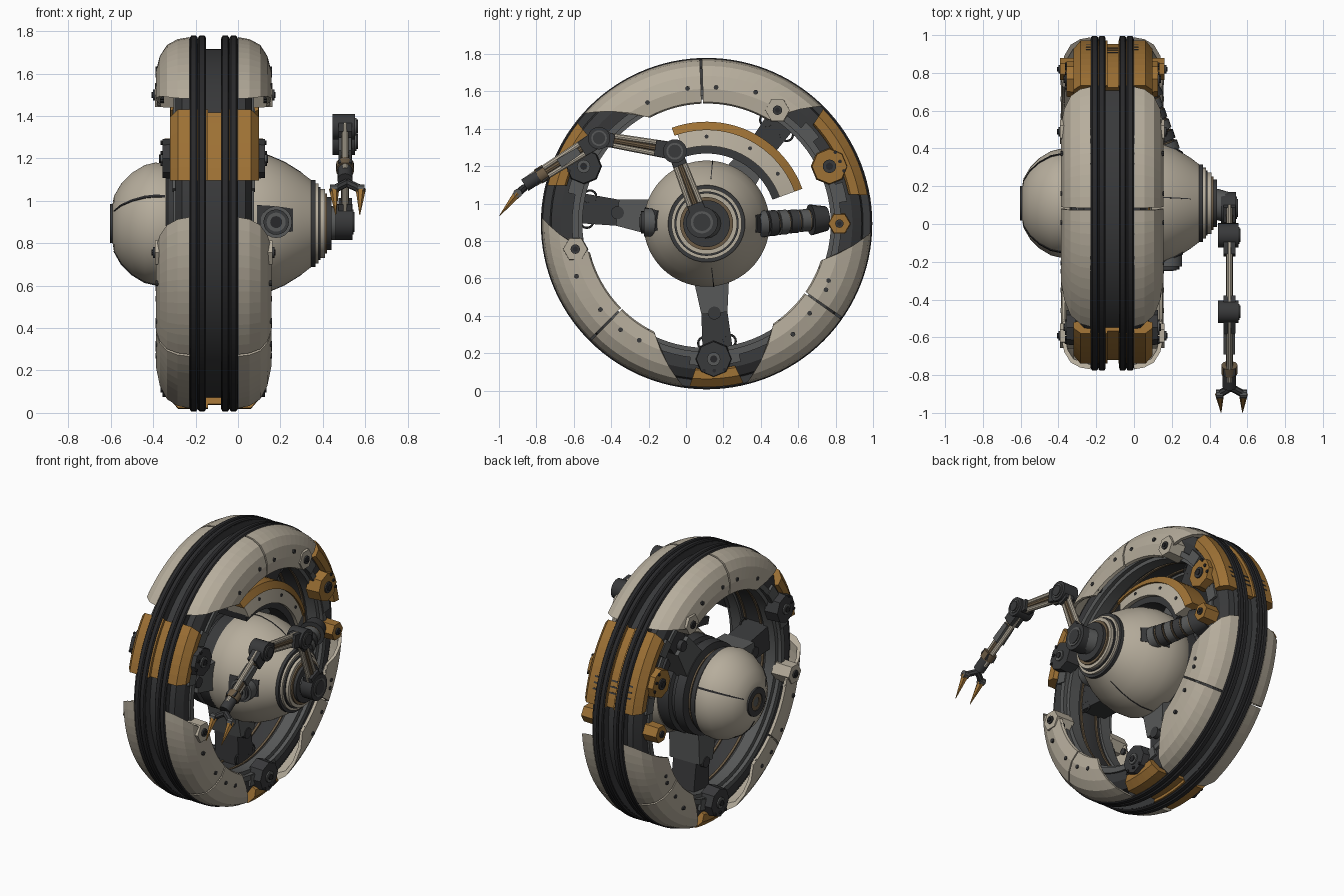
import bpy, bmesh, math
from mathutils import Vector

cube = bpy.data.objects.get("Cube")
if cube:
    bpy.data.objects.remove(cube)

XC, YC, ZC = -0.115, 0.11, 0.893   # wheel centre, axis along x
ARM = 0.505                        # x of the arm
smooth = []


def material(name, rgb):
    m = bpy.data.materials.new(name)
    m.use_nodes = True
    m.diffuse_color = (*rgb, 1)
    bsdf = m.node_tree.nodes["Principled BSDF"]
    bsdf.inputs["Base Color"].default_value = (*rgb, 1)
    bsdf.inputs["Roughness"].default_value = 0.7
    return m


cream = material("cream paint", (0.47, 0.42, 0.335))
orange = material("ochre paint", (0.34, 0.165, 0.035))
dark = material("dark metal", (0.04, 0.041, 0.043))
grey = material("grey metal", (0.095, 0.098, 0.098))
rubber = material("black rubber", (0.022, 0.022, 0.024))
brown = material("brown metal", (0.15, 0.105, 0.06))


def finish(name, bm, mat, soft=True):
    bmesh.ops.remove_doubles(bm, verts=bm.verts, dist=1e-5)
    bmesh.ops.recalc_face_normals(bm, faces=bm.faces)
    me = bpy.data.meshes.new(name)
    bm.to_mesh(me)
    bm.free()
    me.materials.append(mat)
    ob = bpy.data.objects.new(name, me)
    bpy.context.collection.objects.link(ob)
    if soft:
        smooth.append(ob)
    return ob


def polar(x, r, deg):
    a = math.radians(deg)
    return Vector((x, YC + r * math.cos(a), ZC + r * math.sin(a)))


def sweep(name, prof, mat, a0=0, a1=360, skew=(0, 0), step=4, soft=True):
    """Revolve a closed (x, r) profile about the axle; skew slants the ends."""
    bm = bmesh.new()
    full = a1 - a0 >= 360
    n = max(2, round((a1 - a0) / step))
    rmax = max(r for _, r in prof)
    rings = []
    for i in range(n if full else n + 1):
        ring = []
        for x, r in prof:
            d = (rmax - r) / 0.24
            s, e = a0 + skew[0] * d, a1 - skew[1] * d
            ring.append(bm.verts.new(polar(x, r, s + (e - s) * i / n)))
        rings.append(ring)
    k = len(prof)
    for i in range(n):
        p, q = rings[i], rings[(i + 1) % len(rings)]
        for j in range(k):
            bm.faces.new((p[j], p[(j + 1) % k], q[(j + 1) % k], q[j]))
    if not full:
        bm.faces.new(rings[0])
        bm.faces.new(rings[-1])
    return finish(name, bm, mat, soft)


def band(name, x0, x1, r0, r1, mat, **kw):
    return sweep(name, [(x0, r0), (x0, r1), (x1, r1), (x1, r0)], mat, **kw)


def rod(name, p, q, r1, mat, r2=None, n=16):
    p, q = Vector(p), Vector(q)
    bm = bmesh.new()
    bmesh.ops.create_cone(bm, cap_ends=True, segments=n, radius1=r1,
                          radius2=r1 if r2 is None else r2, depth=(q - p).length)
    ob = finish(name, bm, mat)
    ob.location = (p + q) / 2
    ob.rotation_euler = (q - p).to_track_quat('Z', 'X').to_euler()
    return ob


def beam(name, p, q, h1, h2, wide, mat):
    """Tapered plate from p to q, wide along x."""
    p, q = Vector(p), Vector(q)
    side = (q - p).cross(Vector((1, 0, 0))).normalized()
    bm = bmesh.new()
    vs = [[bm.verts.new(c + side * s * h + Vector((t * wide, 0, 0)))
           for s, t in ((-1, -1), (1, -1), (1, 1), (-1, 1))] for c, h in ((p, h1), (q, h2))]
    for j in range(4):
        bm.faces.new((vs[0][j], vs[0][(j + 1) % 4], vs[1][(j + 1) % 4], vs[1][j]))
    bm.faces.new(vs[0])
    bm.faces.new(vs[1])
    return finish(name, bm, mat)


# Wheel frame, tyre treads and inner rings
half = [(0.13, 0.68), (0.175, 0.7), (0.18, 0.78), (0.15, 0.83), (0.05, 0.85), (0.04, 0.825)]
sweep("wheel_frame", [(XC + h, r) for h, r in half + [(-h, r) for h, r in reversed(half)]], dark)
for s in (-1, 1):
    for h in (0.055, 0.094):
        c = XC + s * h
        sweep("tread_ridge", [(c - 0.018, 0.83), (c - 0.018, 0.878), (c - 0.012, 0.886),
                              (c + 0.012, 0.886), (c + 0.018, 0.878), (c + 0.018, 0.83)], rubber, step=3)
    band("tread_base", XC + s * 0.035, XC + s * 0.114, 0.82, 0.872, dark, step=3)
    band("inner_ring", XC + s * 0.085, XC + s * 0.16, 0.664, 0.7, grey)
    band("inner_line", XC + s * 0.05, XC + s * 0.065, 0.672, 0.7, brown)
    band("rim_ring", XC + s * 0.165, XC + s * 0.19, 0.685, 0.72, grey)

# Shell armour: three pairs per side, separated by a narrow seam
shell = [(0.114, 0.88), (0.17, 0.87), (0.22, 0.843), (0.254, 0.79), (0.272, 0.72), (0.266, 0.65),
         (0.25, 0.642), (0.25, 0.72), (0.235, 0.78), (0.205, 0.825), (0.114, 0.855)]
for a0, seam, a1, k0, k1 in ((45.5, 92, 138, 14, 20), (178, 225, 262, 16, 18), (284, 325, 357, 20, 15)):
    for s in (-1, 1):
        prof = [(XC + s * h, r) for h, r in shell]
        sweep("shell_panel", prof, cream, a0, seam - 0.4, (k0, 0), soft=False)
        sweep("shell_panel", prof, cream, seam + 0.4, a1, (0, k1), soft=False)
        # rivets beside the seams and at the ends
        for a, r in ((seam - 6, 0.73), (seam + 6, 0.73), (a0 + 24, 0.75), (a1 - 22, 0.72)):
            rod("rivet", polar(XC + s * 0.25, r, a), polar(XC + s * 0.275, r, a), 0.013, dark, n=8)
        for a in (a0 + k0 + 3, a1 - k1 - 3):
            rod("shell_clip", polar(XC + s * 0.235, 0.665, a), polar(XC + s * 0.262, 0.665, a), 0.02, dark, n=8)

# Ochre clamps over the rim between the shells
clamp = [(0.185, 0.775), (0.208, 0.785), (0.21, 0.83), (0.172, 0.874), (0.03, 0.874), (0.03, 0.856)]
clamp = clamp + [(-h, r) for h, r in reversed(clamp)]
for a0, a1 in ((10, 44.5), (142, 166.5), (264, 283)):
    sweep("rim_clamp", [(XC + 0.004 + h, r) for h, r in clamp], orange, a0, a1, (4, 4), soft=False)
    for s in (-1, 1):
        for e in (a0 - 1, a1 - 7):
            band("frame_block", XC + s * 0.13, XC + s * 0.195, 0.69, 0.76, grey, a0=e, a1=e + 8)
for a in (16, 18.5, 21):
    for s in (-1, 1):
        band("clamp_slot", XC + s * 0.114, XC + s * 0.14, 0.86, 0.8755, dark, a0=a, a1=a + 0.7)
    band("clamp_slot", XC - 0.03, XC + 0.03, 0.85, 0.858, dark, a0=a, a1=a + 0.7)


# Side brackets with bolts
def bracket(a, size, mat, s, r=0.725):
    big = size > 0.08
    top = XC + s * (0.242 if big else 0.277)
    rod("bracket", polar(XC + s * 0.15, r, a), polar(top, r, a), size, mat, size * 0.93, 8 if big else 6)
    rod("bracket_hub", polar(top, r, a), polar(top + s * 0.009, r, a), size * 0.36, grey if mat == dark else dark)
    rod("bracket_bolt", polar(top, r, a), polar(top + s * 0.015, r, a), size * 0.2, rubber, n=8)
    if big:
        for da in (-4, 0, 4):
            rod("bracket_pin", polar(top, r + 0.062, a + da), polar(top + s * 0.008, r + 0.062, a + da),
                0.01, rubber, n=8)


for s in (-1, 1):
    bracket(25, 0.1, orange, s)
    bracket(155, 0.098, dark, s)
    bracket(273, 0.1, dark, s)
    bracket(0, 0.062, orange, s, 0.71)
    bracket(58, 0.07, cream, s, 0.715)
    bracket(191, 0.07, cream, s, 0.715)

# Central body, lathed about the axle
sweep("hub_body", [(-0.08, 0), (-0.08, 0.31), (-0.02, 0.335), (0.07, 0.337), (0.15, 0.32),
                   (0.22, 0.29), (0.3, 0.24), (0.355, 0.198), (0.355, 0)], cream)
sweep("hub_core", [(-0.36, 0), (-0.36, 0.25), (-0.33, 0.272), (-0.3, 0.272), (-0.29, 0.25),
                   (-0.27, 0.25), (-0.26, 0.295), (-0.2, 0.3), (-0.19, 0.28), (-0.17, 0.28),
                   (-0.16, 0.305), (-0.07, 0.305), (-0.07, 0)], dark)
band("core_stripe", -0.285, -0.275, 0.2, 0.256, brown)
sweep("hub_dome", [(-0.34, 0), (-0.34, 0.283), (-0.39, 0.288), (-0.44, 0.276), (-0.5, 0.24),
                   (-0.55, 0.19), (-0.585, 0.13), (-0.592, 0.09), (-0.592, 0)], cream)
band("dome_cap", -0.603, -0.55, 0.055, 0.092, dark)
band("dome_cap_ring", -0.597, -0.55, 0.03, 0.06, brown)
band("dome_cap_centre", -0.594, -0.55, 0, 0.032, grey)
for a in (25, 152, 270):
    sweep("dome_slit", [(-0.345, 0.25), (-0.345, 0.287), (-0.39, 0.292), (-0.442, 0.28), (-0.503, 0.243),
                        (-0.553, 0.193), (-0.588, 0.13), (-0.55, 0.13)], rubber, a, a + 2.5)
for a in (84, 276):
    sweep("body_seam", [(-0.02, 0.3), (-0.02, 0.338), (0.07, 0.34), (0.15, 0.323), (0.22, 0.293),
                        (0.3, 0.243), (0.3, 0.22)], dark, a, a + 1)

# Nose rings leading to the shoulder
for x0, x1, r, m in ((0.345, 0.366, 0.206, dark), (0.36, 0.38, 0.188, cream), (0.375, 0.39, 0.172, dark),
                     (0.385, 0.41, 0.163, cream), (0.405, 0.42, 0.142, brown), (0.415, 0.44, 0.125, dark)):
    band("nose_ring", x0, x1, 0, r, m)

# Socket panels with front lens and rear ribbed duct
for a0, a1 in ((165, 188), (-10, 10)):
    sweep("socket_panel", [(0.09, 0.25), (0.09, 0.34), (0.15, 0.325), (0.22, 0.295), (0.26, 0.271),
                           (0.26, 0.2)], dark, a0, a1)
EX, EZ = 0.18, 0.9
for r, y, m in ((0.075, -0.225, grey), (0.06, -0.24, dark), (0.045, -0.245, grey), (0.028, -0.249, rubber)):
    rod("lens_ring", (EX, -0.1, EZ), (EX, y, EZ), r, m, n=20)
a, b = Vector((0.19, 0.33, 0.885)), Vector((0.05, 0.75, 0.92))
rod("duct_core", a, b, 0.052, dark)
for k in range(5):
    t = 0.12 + k * 0.135
    rod("duct_rib", a.lerp(b, t), a.lerp(b, t + 0.105), 0.072 - 0.003 * k, dark if k % 2 else grey)
    rod("duct_seal", a.lerp(b, t + 0.105), a.lerp(b, t + 0.12), 0.06, brown)
rod("duct_end", a.lerp(b, 0.8), b, 0.083, dark, 0.066)

# Three spokes joining body and wheel
for a in (173, 275, 54):
    inner, mid, outer = (polar(XC - 0.03, r, a) for r in (0.22, 0.48, 0.7))
    beam("spoke_root", inner, mid, 0.105, 0.07, 0.11, grey)
    beam("spoke_tip", mid, outer, 0.07, 0.082, 0.085, dark)
    rod("spoke_pin", mid - Vector((0.115, 0, 0)), mid + Vector((0.115, 0, 0)), 0.035, dark)
    for da in (-6, 6):
        bpy.ops.mesh.primitive_torus_add(location=polar(XC + 0.05, 0.64, a + da), rotation=(0, math.pi / 2, 0),
                                         major_radius=0.034, minor_radius=0.006,
                                         major_segments=16, minor_segments=6)
        loop = bpy.context.object
        loop.name = "spoke_hose"
        loop.data.materials.append(dark)
        smooth.append(loop)

# Layered fender above the body
band("fender_lining", -0.16, 0.07, 0.375, 0.425, dark, a0=20, a1=108)
sweep("fender_shell", [(-0.06, 0.415), (-0.06, 0.505), (0.07, 0.505), (0.095, 0.415)], cream, 20, 108)
sweep("fender_edge", [(-0.08, 0.5), (-0.07, 0.545), (0.06, 0.545), (0.085, 0.5)], orange, 20, 110)
for a in (35, 60, 90):
    rod("fender_rivet", polar(0.06, 0.465, a), polar(0.085, 0.465, a), 0.011, dark, n=8)

# Jointed arm
shoulder, elbow = Vector((ARM, 0.085, 0.9)), Vector((ARM, -0.06, 1.28))
mid, wrist = Vector((ARM, -0.465, 1.35)), Vector((ARM, -0.82, 1.125))
for p, r, w in ((shoulder, 0.085, 0.045), (elbow, 0.064, 0.06), (mid, 0.06, 0.06)):
    ax = Vector((w, 0, 0))
    rod("arm_joint", p - ax, p + ax * 0.8, r, dark, n=24)
    rod("joint_rim", p, p + ax * 0.9, r * 0.7, grey, n=24)
    rod("joint_cap", p, p + ax, r * 0.55, dark)
rod("shoulder_axle", (0.42, YC, ZC), shoulder, 0.08, grey)
for p, q in ((shoulder, elbow), (elbow, mid), (mid, wrist)):
    side = (q - p).cross(Vector((1, 0, 0))).normalized() * 0.032
    for s in (-1, 1):
        rod("arm_rod", p + side * s, q + side * s * 0.7, 0.016, cream, n=10)
    rod("arm_core", p, q, 0.018, brown, n=10)
    beam("arm_sleeve", p.lerp(q, 0.08), p.lerp(q, 0.26), 0.046, 0.042, 0.032, dark)
    beam("arm_cuff", p.lerp(q, 0.8), p.lerp(q, 0.9), 0.034, 0.04, 0.032, dark)
beam("forearm_cover", mid.lerp(wrist, 0.3), mid.lerp(wrist, 0.6), 0.02, 0.026, 0.03, grey)

# Wrist and two-fingered gripper
d = (wrist - mid).normalized()
rod("wrist_band", wrist - d * 0.085, wrist - d * 0.035, 0.043, brown)
rod("wrist", wrist - d * 0.04, wrist + d * 0.05, 0.036, dark)
palm = wrist + Vector((0.008, -0.045, -0.04))
for off in (-0.06, 0.066):
    knuckle = palm + Vector((off, -0.035, -0.03))
    tip = Vector((ARM + off * 0.9 + 0.01, -0.997, 0.935))
    rod("finger_link", palm, knuckle, 0.02, dark, n=8)
    rod("finger_joint", knuckle - Vector((0.018, 0, 0)), knuckle + Vector((0.018, 0, 0)), 0.024, grey, n=10)
    rod("finger_claw", knuckle, tip, 0.024, orange, 0.002, 6)

# Smooth shading with sharp edges kept
bpy.ops.object.select_all(action='DESELECT')
for ob in smooth:
    ob.select_set(True)
bpy.context.view_layer.objects.active = smooth[0]
bpy.ops.object.shade_smooth_by_angle(angle=math.radians(25))
